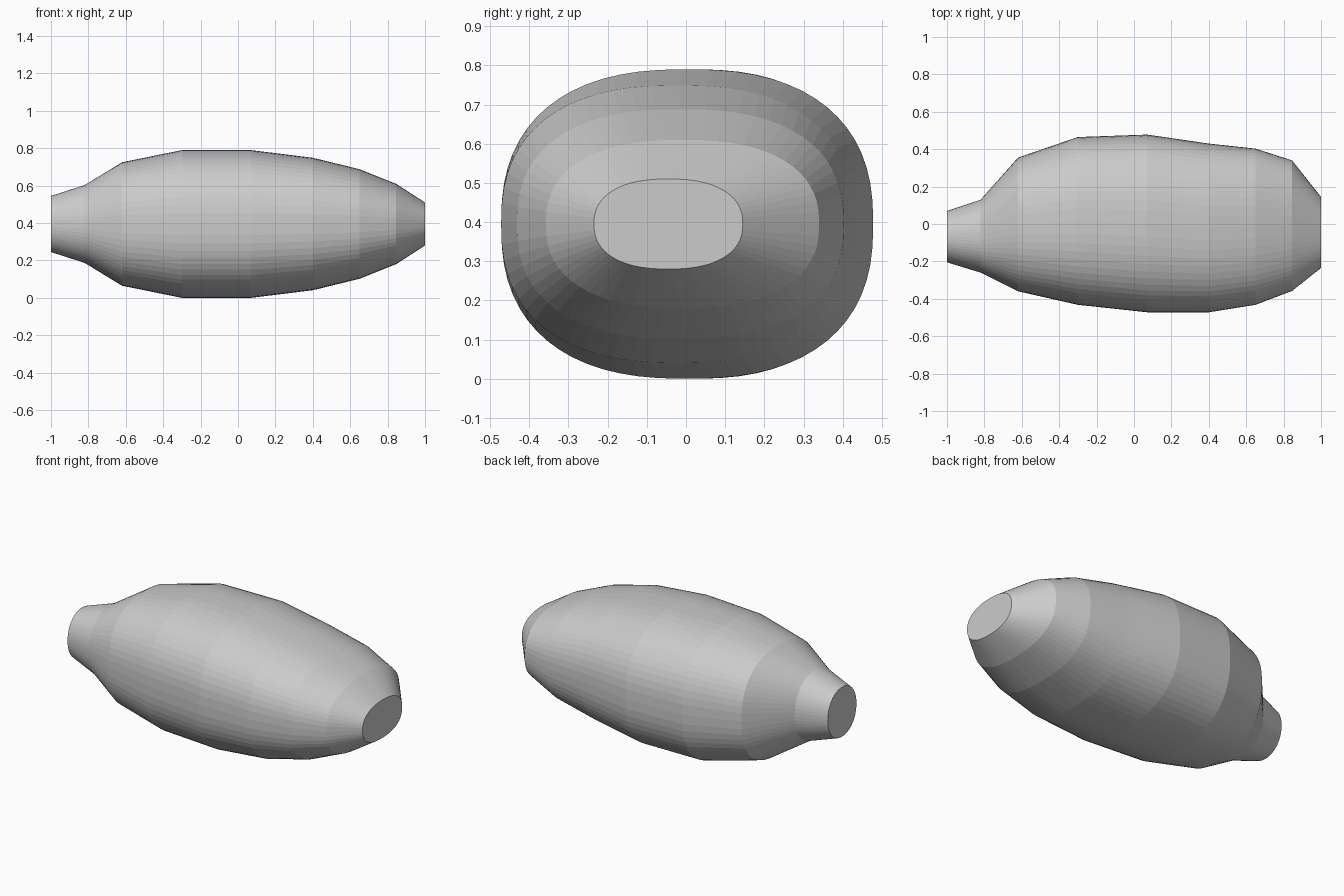
import bpy
import bmesh
from math import cos, sin, pi, copysign

cube = bpy.data.objects.get("Cube")
if cube:
    bpy.data.objects.remove(cube, do_unlink=True)

SIDES = 64
MID_Z = 0.395

# Stations along the length: x, low y, high y, half height, roundness power
STATIONS = [
    (-1.00, -0.205, 0.07, 0.15, 2.1),
    (-0.82, -0.26, 0.13, 0.208, 2.2),
    (-0.62, -0.36, 0.355, 0.33, 2.4),
    (-0.30, -0.432, 0.465, 0.395, 2.45),
    (0.07, -0.472, 0.478, 0.395, 2.45),
    (0.40, -0.472, 0.43, 0.354, 2.45),
    (0.65, -0.432, 0.403, 0.293, 2.45),
    (0.845, -0.358, 0.34, 0.215, 2.4),
    (1.00, -0.235, 0.145, 0.115, 2.35),
]


def bulge(value, power):
    return copysign(abs(value) ** (2 / power), value)


def section(bm, x, low, high, half_z, power):
    """One rounded ring of the body."""
    ring = []
    for i in range(SIDES):
        a = 2 * pi * i / SIDES
        y = (low + high) / 2 + (high - low) / 2 * bulge(cos(a), power)
        z = MID_Z + half_z * bulge(sin(a), power)
        ring.append(bm.verts.new((x, y, z)))
    return ring


# Body lofted through the rings, closed by flat ends
bm = bmesh.new()
rings = [section(bm, *s) for s in STATIONS]
for a, b in zip(rings, rings[1:]):
    for i in range(SIDES):
        j = (i + 1) % SIDES
        bm.faces.new((a[i], a[j], b[j], b[i]))
bm.faces.new(rings[0])
bm.faces.new(rings[-1])
bmesh.ops.recalc_face_normals(bm, faces=bm.faces)
mesh = bpy.data.meshes.new("body")
bm.to_mesh(mesh)
bm.free()
body = bpy.data.objects.new("body", mesh)
bpy.context.collection.objects.link(body)

# Plain grey surface
grey = bpy.data.materials.new("light grey")
grey.use_nodes = True
colour = (0.6, 0.6, 0.6, 1)
grey.diffuse_color = colour
grey.node_tree.nodes["Principled BSDF"].inputs["Base Color"].default_value = colour
mesh.materials.append(grey)
